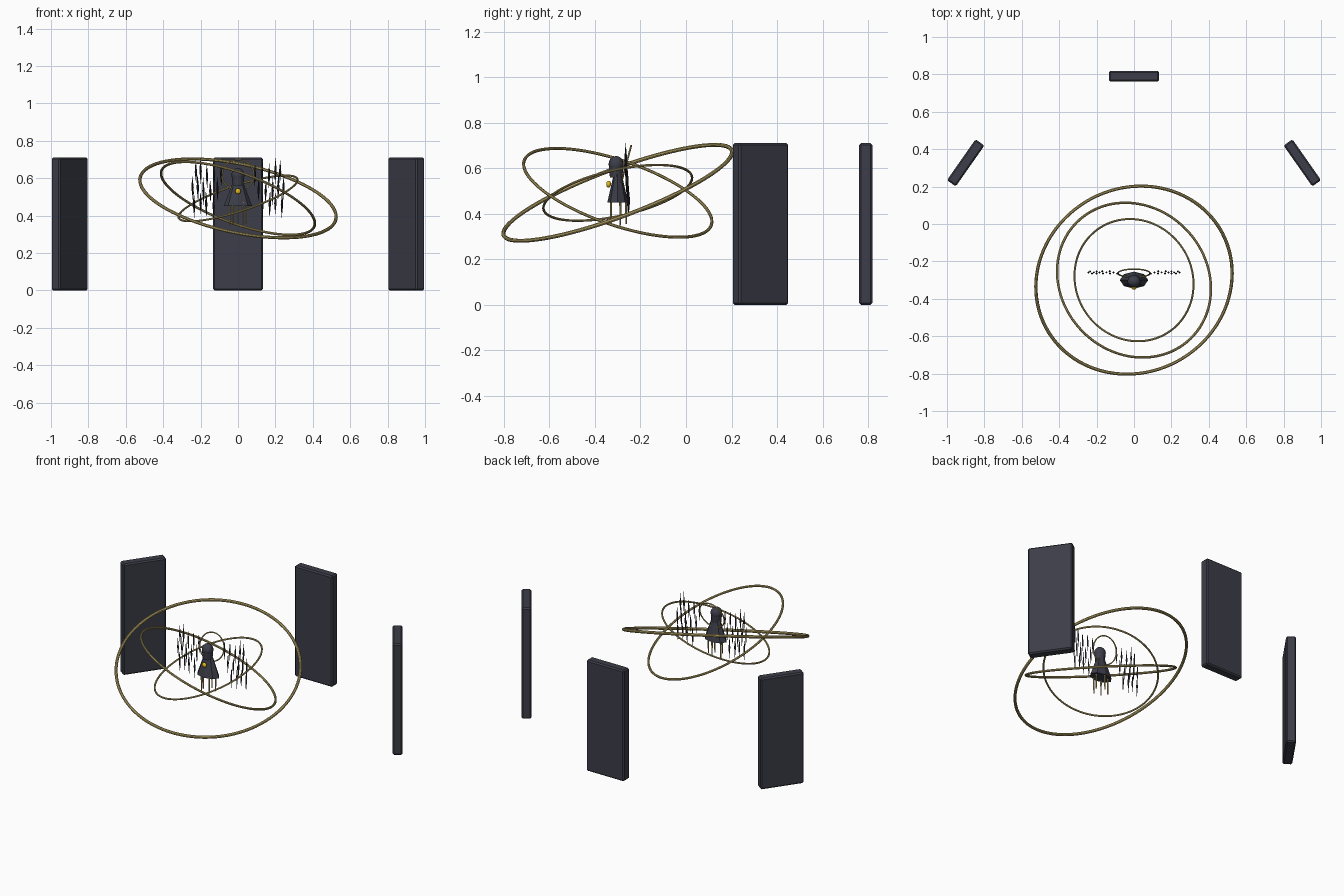
import bpy, math, random
from math import radians, sin, cos, pi

if "Cube" in bpy.data.objects:
    bpy.data.objects.remove(bpy.data.objects["Cube"])

random.seed(4)
CX, CY, CZ = 0, -0.30, 0.492


def mat(name, col):
    m = bpy.data.materials.new(name)
    m.diffuse_color = (*col, 1)
    m.use_nodes = True
    m.node_tree.nodes["Principled BSDF"].inputs["Base Color"].default_value = m.diffuse_color
    return m


DARK = mat("dark_stone", (0.045, 0.047, 0.065))
BLACK = mat("feather_black", (0.02, 0.02, 0.027))
GOLD = mat("gold", (0.48, 0.38, 0.14))
GLOW = mat("amber", (0.8, 0.5, 0.01))


def finish(name, m, smooth=False):
    ob = bpy.context.object
    ob.name = name
    ob.data.materials.append(m)
    if smooth:
        bpy.ops.object.shade_smooth_by_angle(angle=radians(40))
    return ob


def slab(name, loc, rot):
    bpy.ops.mesh.primitive_cube_add(size=1, location=loc, rotation=(0, 0, rot))
    ob = finish(name, DARK)
    ob.scale = (0.267, 0.058, 0.71)
    bpy.ops.object.transform_apply(location=False, rotation=False, scale=True)
    b = ob.modifiers.new("edge", 'BEVEL')
    b.width, b.segments = 0.008, 1


def ring(name, loc, rot, R, r, seg=96):
    bpy.ops.mesh.primitive_torus_add(
        location=loc, rotation=[radians(a) for a in rot], major_radius=R,
        minor_radius=r, major_segments=seg, minor_segments=8)
    finish(name, GOLD, True)


def cone(name, loc, r1, r2, h, m, sides=8, scale=(1, 1, 1), rot=(0, 0, 0)):
    bpy.ops.mesh.primitive_cone_add(vertices=sides, radius1=r1, radius2=r2,
                                    depth=h, location=loc, rotation=rot)
    ob = finish(name, m)
    ob.scale = scale
    return ob


def ball(name, loc, r, m, scale=(1, 1, 1)):
    bpy.ops.mesh.primitive_uv_sphere_add(segments=16, ring_count=10,
                                         radius=r, location=loc)
    finish(name, m, True).scale = scale


def feather(name, x, y, z, length, r, tilt):
    # long thin diamond, thickest above the middle
    h = length / 2
    pts = [(r, 0, 0), (0, r, 0), (-r, 0, 0), (0, -r, 0), (0, 0, h), (0, 0, -h)]
    faces = [f for i in range(4) for f in ((i, (i + 1) % 4, 4), ((i + 1) % 4, i, 5))]
    me = bpy.data.meshes.new(name)
    me.from_pydata(pts, [], faces)
    me.materials.append(BLACK)
    ob = bpy.data.objects.new(name, me)
    ob.location, ob.rotation_euler = (x, y, z), (0, tilt, 0)
    bpy.context.collection.objects.link(ob)


# three standing slabs
slab("back_slab", (0, 0.79, 0.355), 0)
slab("left_slab", (-0.9, 0.327, 0.355), radians(55))
slab("right_slab", (0.9, 0.327, 0.355), radians(-55))

# three tilted orbit rings
ring("outer_ring", (CX, CY, CZ), (20, 12, 0), 0.535, 0.009)
ring("middle_ring", (CX, CY, CZ), (-18, 20, 0), 0.435, 0.007)
ring("inner_ring", (CX, CY, CZ), (12, -18, 0), 0.334, 0.0055)

# floating cloaked figure
cone("cloak", (0, CY, 0.517), 0.076, 0.026, 0.134, DARK, 8, (1, 0.6, 1))
cone("hood_neck", (0, CY - 0.007, 0.59), 0.029, 0.034, 0.06, DARK, 12, (1, 0.95, 1))
ball("head", (0, CY - 0.007, 0.617), 0.035, DARK, (1, 0.95, 1.05))
ball("chest_gem", (0, CY - 0.04, 0.53), 0.015, GLOW, (1, 0.7, 1))

# ribbons hanging below the hem
for i in range(5):
    a = pi / 2 + i * 2 * pi / 5
    cone("ribbon", (0.046 * cos(a), CY + 0.037 * sin(a), 0.41),
         0.003, 0.0055, 0.125 if i % 2 else 0.11, GOLD, 6)

# halo behind the head
ring("halo", (0, CY + 0.037, 0.617), (75, 0, 0), 0.085, 0.004, 48)

# mirrored wings of thin floating feathers in three rows
for row, (z, xs) in enumerate([(0.625, (0.09, 0.128, 0.166, 0.2, 0.225)),
                               (0.54, (0.11, 0.148, 0.185, 0.215, 0.243)),
                               (0.455, (0.13, 0.17, 0.2, 0.235))]):
    for x in xs:
        dz = random.uniform(-0.015, 0.015)
        L = random.uniform(0.12, 0.16)
        y = CY + 0.035 + 0.006 * row
        for s in (-1, 1):
            feather("feather", s * x, y, z + dz, L, 0.0065, s * 0.02)
